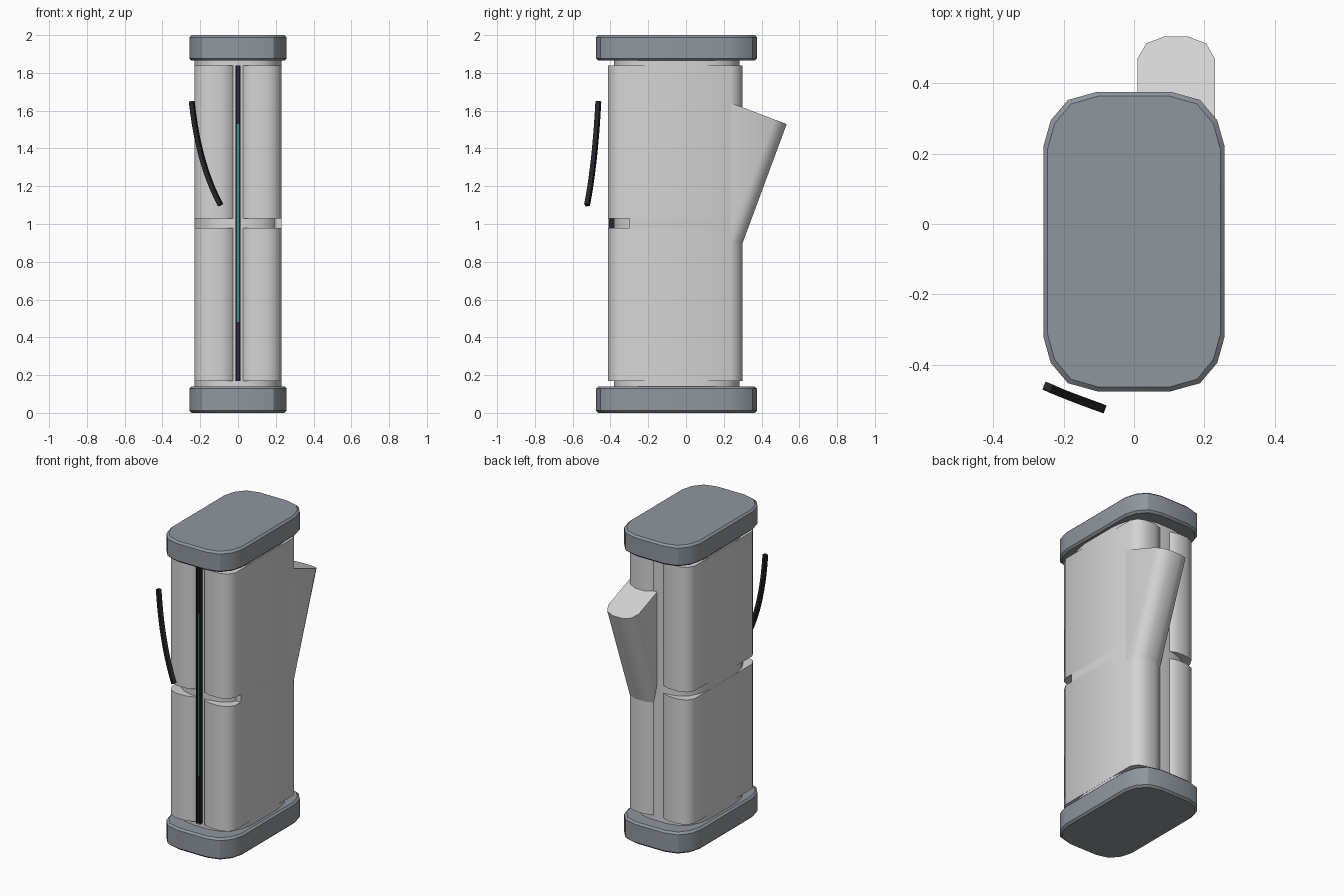
import bpy, bmesh, math
from mathutils import Vector

if "Cube" in bpy.data.objects:
    bpy.data.objects.remove(bpy.data.objects["Cube"])


def material(name, rgb):
    m = bpy.data.materials.new(name)
    m.diffuse_color = (*rgb, 1)
    m.use_nodes = True
    m.node_tree.nodes["Principled BSDF"].inputs["Base Color"].default_value = m.diffuse_color
    return m


SHELL = material("light_grey", (0.66, 0.66, 0.67))
CAP = material("slate_grey", (0.27, 0.31, 0.345))
BLACK = material("black", (0.018, 0.018, 0.024))
DARK = material("dark_violet", (0.03, 0.025, 0.045))
GREEN = material("teal_green", (0.03, 0.36, 0.25))


def finish(name, bm, mat, angle=35):
    bmesh.ops.recalc_face_normals(bm, faces=bm.faces)
    me = bpy.data.meshes.new(name)
    bm.to_mesh(me)
    bm.free()
    me.materials.append(mat)
    ob = bpy.data.objects.new(name, me)
    bpy.context.collection.objects.link(ob)
    bpy.ops.object.select_all(action='DESELECT')
    ob.select_set(True)
    bpy.context.view_layer.objects.active = ob
    bpy.ops.object.shade_smooth_by_angle(angle=math.radians(angle))
    return ob


def loft(name, rings, mat, angle=35):
    """Skin a list of equal rings of points and close both ends."""
    bm = bmesh.new()
    vs = [[bm.verts.new(p) for p in ring] for ring in rings]
    n = len(vs[0])
    for a, b in zip(vs, vs[1:]):
        for i in range(n):
            j = (i + 1) % n
            bm.faces.new((a[i], a[j], b[j], b[i]))
    bm.faces.new(vs[0][::-1])
    bm.faces.new(vs[-1])
    return finish(name, bm, mat, angle)


def box(name, x0, x1, y0, y1, z0, z1, mat):
    sec = [(x0, y0), (x1, y0), (x1, y1), (x0, y1)]
    return loft(name, [[(x, y, z) for x, y in sec] for z in (z0, z1)], mat)


def symmetric(corner, cx, cy):
    """Repeat a corner (offsets, from side to end) in all four quadrants."""
    q1 = [(cx + x, cy + y) for x, y in corner]
    q2 = [(cx - x, cy + y) for x, y in reversed(corner)]
    q3 = [(cx - x, cy - y) for x, y in corner]
    q4 = [(cx + x, cy - y) for x, y in reversed(corner)]
    return q1 + q2 + q3 + q4


def extrude(name, sec, z0, z1, mat, angle=35):
    return loft(name, [[(x, y, z) for x, y in sec] for z in (z0, z1)], mat, angle)


# End caps with softened rims
CY = -0.05
cap_corner = [(0.258, 0.27), (0.237, 0.345), (0.188, 0.403), (0.105, 0.426)]


def cap(name, z0, z1):
    rim = 0.012
    rings = []
    for z, inset in ((z0, rim), (z0 + rim, 0), (z1 - rim, 0), (z1, rim)):
        c = [(x * (1 - inset / 0.258), y * (1 - inset / 0.426)) for x, y in cap_corner]
        rings.append([(x, y, z) for x, y in symmetric(c, 0, CY)])
    loft(name, rings, CAP, 32)


cap("bottom_cap", 0, 0.14)
cap("top_cap", 1.865, 2.0)

# Inner core with rounded ends
core_corner = [(0.2292, 0.13), (0.215, 0.21), (0.18, 0.28), (0.13, 0.315), (0.06, 0.332)]
extrude("core", symmetric(core_corner, 0, CY), 0.12, 1.88, SHELL)

# Side panels: the left one is split, the right one is notched at the front
panel_corner = [(0.11, 0.295), (0.085, 0.338), (0.035, 0.357)]
left = symmetric(panel_corner, -0.12, CY - 0.007)
right = symmetric(panel_corner, 0.12, CY - 0.007)
extrude("left_panel_lower", left, 0.17, 0.98, SHELL, 50)
extrude("left_panel_upper", left, 1.03, 1.84, SHELL, 50)
extrude("right_panel_lower", right, 0.17, 0.98, SHELL, 50)
extrude("right_panel_upper", right, 1.03, 1.84, SHELL, 50)
bridge = [(x, max(y, -0.3)) for x, y in right if y > -0.36]
extrude("right_panel_bridge", bridge, 0.98, 1.03, SHELL, 50)

# Raked rear fin growing from the right panel
rear = [(0.23, -0.062), (0.205, -0.019), (0.155, 0), (0.085, 0), (0.035, -0.019), (0.01, -0.062)]


def fin_top(x, y):
    return (x, y, 1.53 - 0.38 * (y - 0.53))


low = [(x, 0.3 + d, 0.9) for x, d in rear] + [(0.01, 0.2, 0.9), (0.23, 0.2, 0.9)]
high = [fin_top(x, 0.533 + d) for x, d in rear] + [fin_top(0.01, 0.2), fin_top(0.23, 0.2)]
loft("rear_fin", [low, high], SHELL, 50)

# Front light strip held between two dark rails
for side, name in ((-1, "left_rail"), (1, "right_rail")):
    a, b = sorted((side * 0.006, side * 0.014))
    box(name, a, b, -0.41, -0.37, 0.17, 1.84, BLACK)
box("strip_bed", -0.006, 0.006, -0.4, -0.37, 0.17, 1.84, DARK)
box("light_strip", -0.006, 0.006, -0.404, -0.39, 0.48, 1.53, GREEN)

# Curved handle bar floating beside the front left corner
P = [Vector(p) for p in ((-0.245, -0.464, 1.65), (-0.195, -0.486, 1.34), (-0.092, -0.524, 1.1))]
ctrl = P[1] * 2 - (P[0] + P[2]) / 2
ctrl = P[1] + (ctrl - P[1]) * 0.6
out = Vector((-0.37, -0.93, 0)).normalized()
rings = []
for i in range(11):
    t = i / 10
    p = P[0] * (1 - t) ** 2 + ctrl * 2 * t * (1 - t) + P[2] * t * t
    tan = ((ctrl - P[0]) * (1 - t) + (P[2] - ctrl) * t).normalized()
    u = tan.cross(out).normalized() * 0.012
    v = tan.cross(u).normalized() * 0.012
    rings.append([p + u + v, p - u + v, p - u - v, p + u - v])
loft("handle_bar", rings, BLACK)
